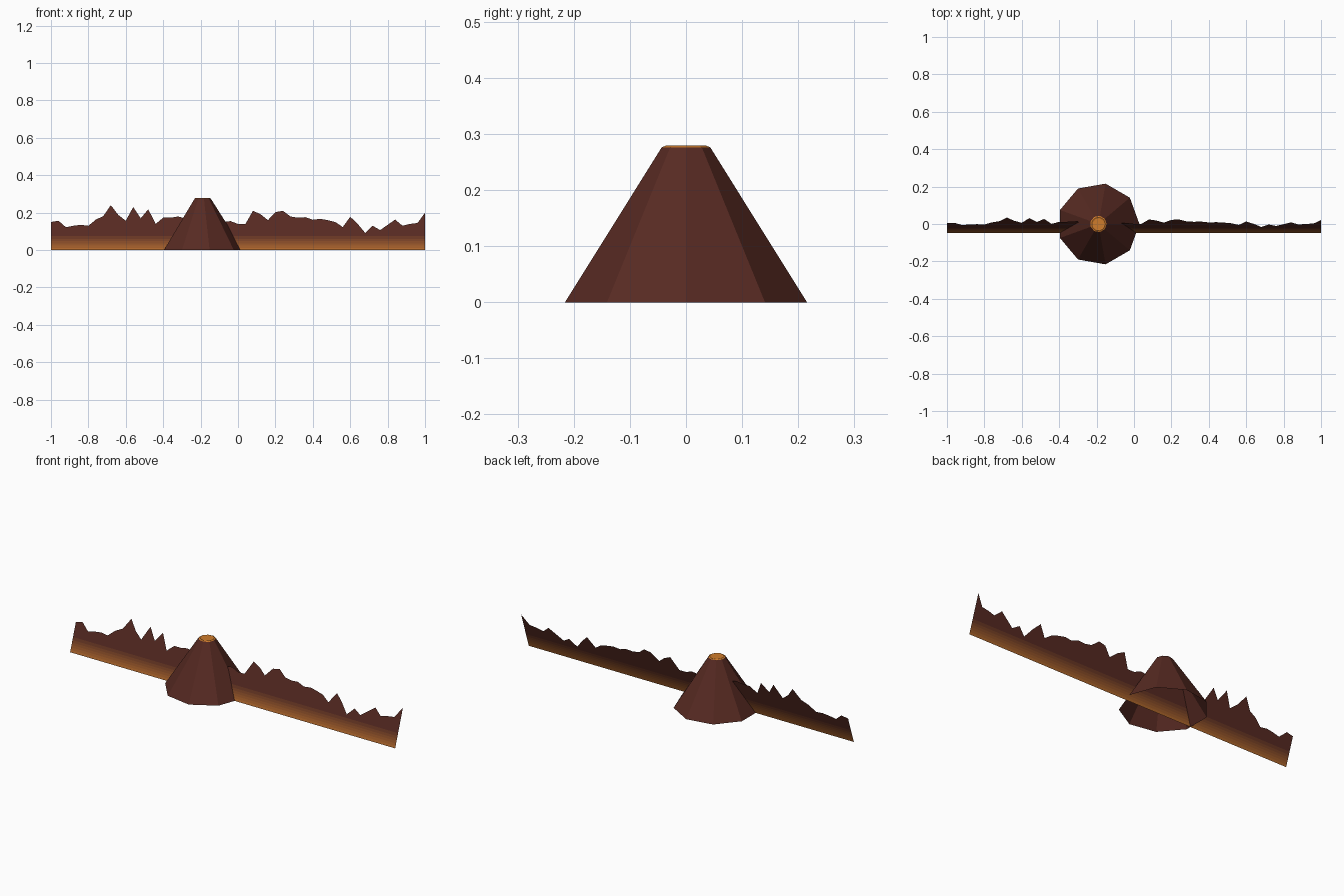
import bpy, bmesh
from math import cos, sin, tau

if "Cube" in bpy.data.objects:
    bpy.data.objects.remove(bpy.data.objects["Cube"])


def material(name, rgb):
    m = bpy.data.materials.new(name)
    m.diffuse_color = (*rgb, 1)
    m.use_nodes = True
    m.node_tree.nodes["Principled BSDF"].inputs["Base Color"].default_value = m.diffuse_color
    return m


def finish(name, bm, mats):
    mesh = bpy.data.meshes.new(name)
    bm.to_mesh(mesh)
    bm.free()
    for m in mats:
        mesh.materials.append(m)
    obj = bpy.data.objects.new(name, mesh)
    bpy.context.collection.objects.link(obj)
    return obj


def ring(bm, r, z, n=9, cx=-0.19):
    return [bm.verts.new((cx + r * cos(tau * i / n), r * sin(tau * i / n), z)) for i in range(n)]


def bridge(bm, a, b):
    for i in range(len(a)):
        j = (i + 1) % len(a)
        bm.faces.new((a[i], a[j], b[j], b[i]))


rock_rgb = (0.095, 0.023, 0.016)
glow_rgb = (0.42, 0.13, 0.024)
rock = material("rock", rock_rgb)
lava = material("lava", (0.62, 0.2, 0.025))

# Volcano cone: nine flat sides, open underneath
bm = bmesh.new()
bridge(bm, ring(bm, 0.219, 0), ring(bm, 0.044, 0.276))
finish("volcano_cone", bm, [rock])

# Lava pool with a slightly raised rim
bm = bmesh.new()
outer, lip, pool = ring(bm, 0.044, 0.276), ring(bm, 0.037, 0.279), ring(bm, 0.03, 0.277)
bridge(bm, outer, lip)
bridge(bm, lip, pool)
bm.faces.new(pool)
finish("lava_pool", bm, [lava])

# Jagged ridge: a thin sheet leaning back, glowing at the foot
heights = [.15, .157, .122, .13, .135, .13, .163, .182, .24, .188, .157, .23, .17, .218, .14,
           .173, .173, .18, .168, .17, .16, .165, .16, .15, .155, .14, .14, .21, .192, .16,
           .203, .21, .18, .173, .176, .162, .167, .16, .15, .123, .178, .14, .092, .13, .107,
           .135, .163, .13, .14, .145, .2]
levels = [0, .012, .024, .036, .048, .06, .075]
bands = len(levels)
mats = []
for k in range(bands):
    t = (k / (bands - 1)) ** 0.8
    mats.append(material(f"ridge_band_{k}", [g + (r - g) * t for g, r in zip(glow_rgb, rock_rgb)]))

bm = bmesh.new()
columns = [[bm.verts.new((-1 + 0.04 * i, -0.047 + 0.34 * z, z)) for z in levels + [h]]
           for i, h in enumerate(heights)]
for a, b in zip(columns, columns[1:]):
    for k in range(bands):
        f = bm.faces.new((a[k], b[k], b[k + 1], a[k + 1]))
        f.material_index = k
finish("mountain_ridge", bm, mats)
